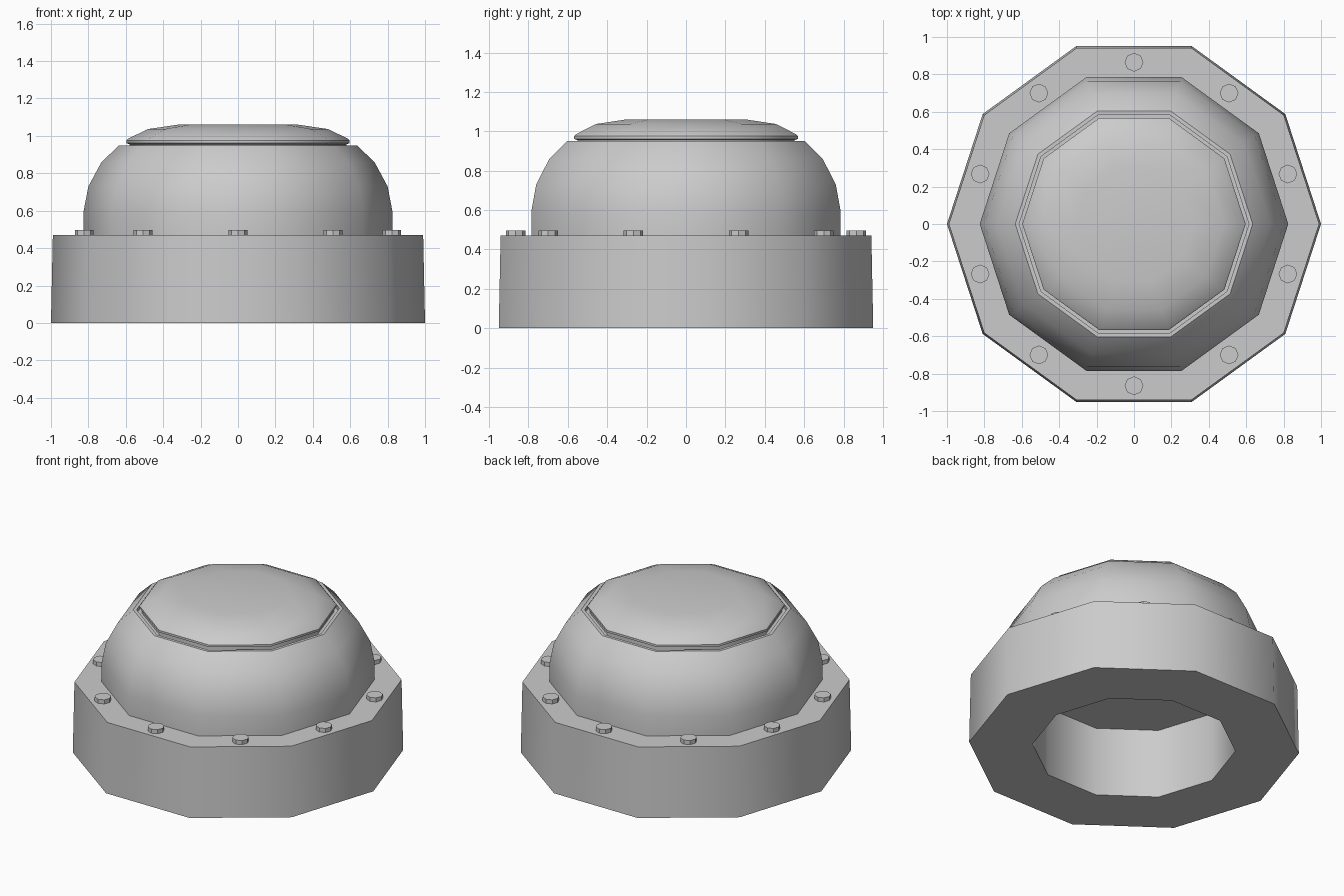
import bpy
import bmesh
import math

SIDES = 10

cube = bpy.data.objects.get("Cube")
if cube:
    bpy.data.objects.remove(cube, do_unlink=True)

# Single painted metal colour
metal = bpy.data.materials.new("light_grey_metal")
metal.use_nodes = True
grey = (0.6, 0.6, 0.6, 1)
metal.diffuse_color = grey
metal.node_tree.nodes["Principled BSDF"].inputs["Base Color"].default_value = grey


def finish(name, bm):
    bmesh.ops.recalc_face_normals(bm, faces=bm.faces)
    mesh = bpy.data.meshes.new(name)
    bm.to_mesh(mesh)
    bm.free()
    mesh.materials.append(metal)
    obj = bpy.data.objects.new(name, mesh)
    bpy.context.collection.objects.link(obj)
    bpy.ops.object.select_all(action="DESELECT")
    obj.select_set(True)
    bpy.context.view_layer.objects.active = obj
    bpy.ops.object.shade_smooth_by_angle(angle=math.radians(40))
    return obj


def lathe(name, profile):
    """Revolve (radius, height) points into a ten-sided solid, capping both ends."""
    bm = bmesh.new()
    rings = []
    for r, z in profile:
        rings.append([bm.verts.new((r * math.cos(i * math.tau / SIDES),
                                    r * math.sin(i * math.tau / SIDES), z))
                      for i in range(SIDES)])
    for low, high in zip(rings, rings[1:]):
        for i in range(SIDES):
            j = (i + 1) % SIDES
            bm.faces.new((low[i], low[j], high[j], high[i]))
    bm.faces.new(rings[0])
    bm.faces.new(rings[-1])
    return finish(name, bm)


# Thick base with a stepped recess underneath
lathe("base", [(0.53, 0.54), (0.53, 0.48), (0.615, 0.48), (0.615, 0),
               (1, 0), (0.99, 0.47), (0.75, 0.47), (0.75, 0.6)])

# Domed housing with a groove round the hatch seat
lathe("dome", [(0.825, 0.465), (0.825, 0.6), (0.8, 0.73), (0.73, 0.86),
               (0.635, 0.95), (0.614, 0.95), (0.614, 0.925)])

# Hatch lid with a thin rim and shallow crown
lathe("hatch", [(0.58, 0.92), (0.58, 0.955), (0.597, 0.961), (0.597, 0.975),
                (0.586, 0.986), (0.48, 1.037), (0.32, 1.06)])

# Bolts round the flange, centred on each flat side
for i in range(SIDES):
    a = (i + 0.5) * math.tau / SIDES
    bm = bmesh.new()
    bmesh.ops.create_cone(bm, cap_ends=True, segments=8,
                          radius1=0.05, radius2=0.05, depth=0.04)
    bmesh.ops.translate(bm, verts=bm.verts,
                        vec=(0.865 * math.cos(a), 0.865 * math.sin(a), 0.477))
    finish(f"bolt_{i + 1}", bm)
